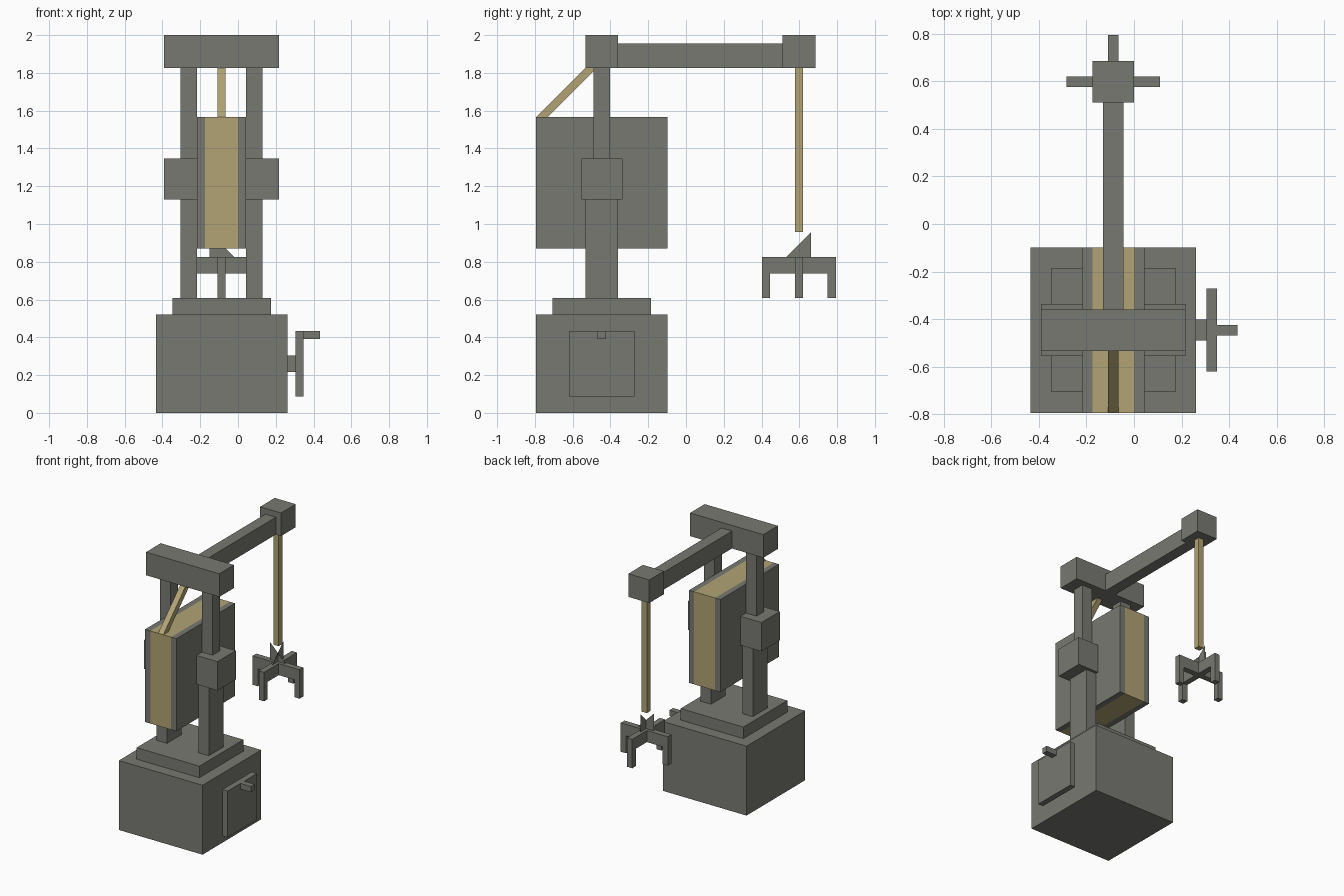
import bpy

if "Cube" in bpy.data.objects:
    bpy.data.objects.remove(bpy.data.objects["Cube"])

U = 2 / 46          # one model unit
CX, CY = -2, -10.25  # centre of the tower
HX, HY = -2, 13.75   # centre of the hanging claw


def material(name, rgb):
    m = bpy.data.materials.new(name)
    m.diffuse_color = (*rgb, 1)
    m.use_nodes = True
    m.node_tree.nodes["Principled BSDF"].inputs["Base Color"].default_value = m.diffuse_color
    return m


GREY = material("stone_grey", (0.19, 0.19, 0.17))
TAN = material("rope_tan", (0.445, 0.371, 0.178))


def mesh(name, verts, faces, mat):
    me = bpy.data.meshes.new(name)
    me.from_pydata([[c * U for c in v] for v in verts], [], faces)
    me.materials.append(mat)
    ob = bpy.data.objects.new(name, me)
    bpy.context.collection.objects.link(ob)
    return ob


def prism(name, x0, x1, profile, mat):
    """Extrude a four-point (y, z) profile along x."""
    verts = [(x, y, z) for x in (x0, x1) for y, z in profile]
    faces = [(3, 2, 1, 0), (4, 5, 6, 7)]
    faces += [(i, (i + 1) % 4, (i + 1) % 4 + 4, i + 4) for i in range(4)]
    return mesh(name, verts, faces, mat)


def box(name, cx, cy, z0, z1, sx, sy, mat=GREY):
    a, b = cy - sy / 2, cy + sy / 2
    return prism(name, cx - sx / 2, cx + sx / 2,
                 [(a, z0), (b, z0), (b, z1), (a, z1)], mat)


# Base
box("base_block", CX, CY, 0, 12, 16, 16)
box("base_plate", CX, CY, 12, 14, 12, 12)

# Twin supports with bearings, and drum cheeks
for side, s in (("left", -1), ("right", 1)):
    box(side + "_lower_post", CX + 4 * s, CY, 14, 26, 2, 4)
    box(side + "_bearing", CX + 5 * s, CY, 26, 31, 4, 5)
    box(side + "_upper_post", CX + 4 * s, CY, 31, 42, 2, 2)
    box(side + "_drum_cheek", CX + 2.5 * s, CY, 20, 36, 1, 16)

# Rope drum
box("rope_drum", CX, CY, 20, 36, 4, 16, TAN)

# Top beam and boom
box("top_beam", CX, CY, 42, 46, 14, 4)
box("boom", CX, 1.75, 42, 45, 2, 20)
box("boom_head", HX, HY, 42, 46, 4, 4)

# Ropes
prism("slanted_rope", CX - .5, CX + .5,
      [(-18.25, 36), (-16.84, 36), (-10.84, 42), (-12.25, 42)], TAN)
box("hanging_rope", HX, HY, 22, 42, 1, 1, TAN)

# Claw: crossed bars with four prongs
box("claw_bar_x", HX, HY, 17, 19, 9, 1)
box("claw_bar_y", HX, HY, 17, 19, 1, 9)
for i, (dx, dy) in enumerate([(4, 0), (-4, 0), (0, 4), (0, -4)]):
    box(f"claw_prong_{i}", HX + dx, HY + dy, 14, 17, 1, 1)

# Thin crossed fins on top of the claw
mesh("claw_fin_y", [(HX, HY - 1.5, 19), (HX, HY + 1.5, 19), (HX, HY + 1.5, 22)],
     [(0, 1, 2)], GREY)
mesh("claw_fin_x", [(HX + 1.5, HY, 19), (HX - 1.5, HY, 19), (HX - 1.5, HY, 22)],
     [(0, 1, 2)], GREY)

# Crank
box("crank_shaft", 6.5, CY, 5, 7, 1, 2)
box("crank_plate", 7.5, CY, 2, 10, 1, 8)
box("crank_handle", 9, CY, 9, 10, 2, 1)
